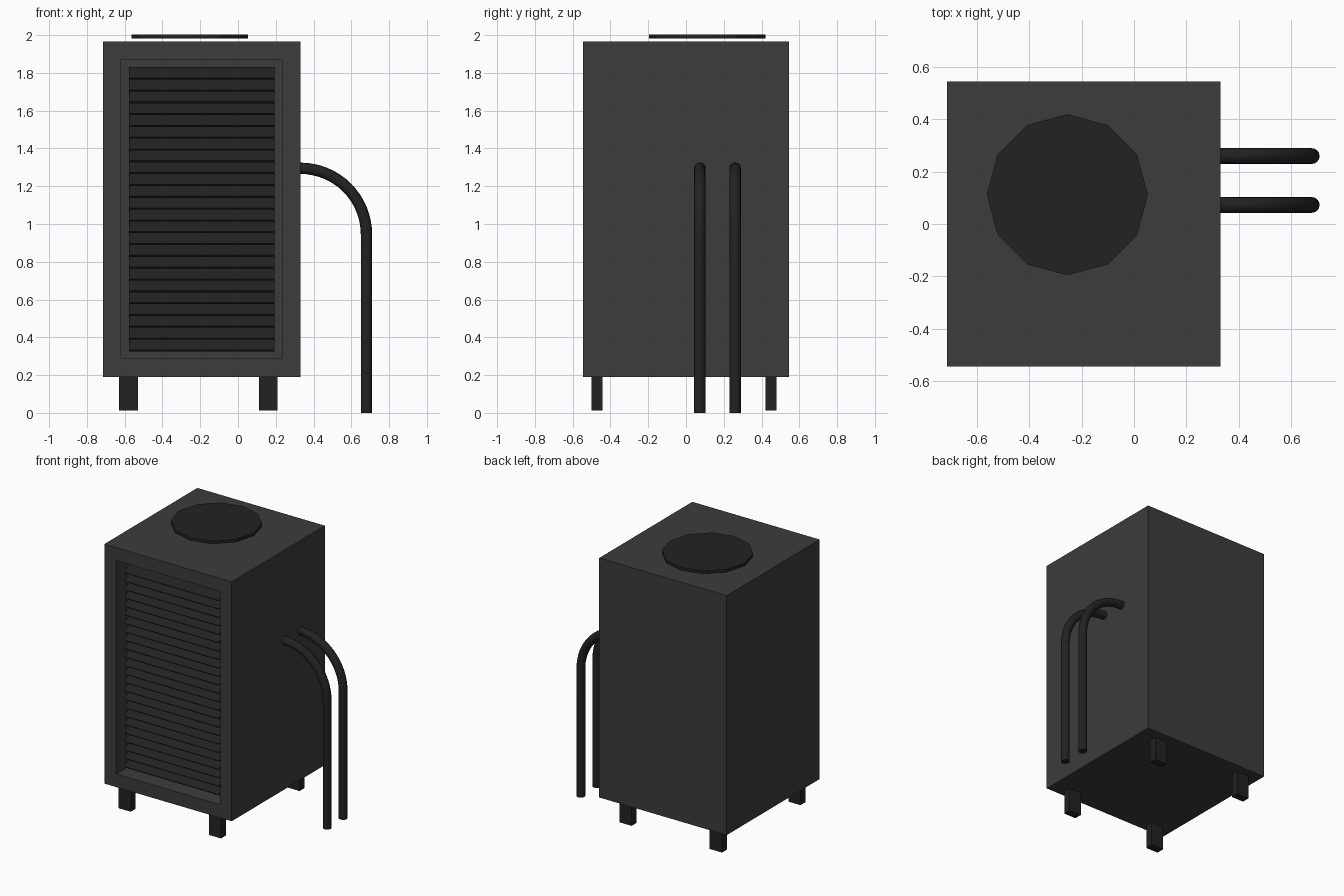
import bpy, bmesh, math
from mathutils import Matrix, Vector

if "Cube" in bpy.data.objects:
    bpy.data.objects.remove(bpy.data.objects["Cube"])


def material(name, v):
    m = bpy.data.materials.new(name)
    m.diffuse_color = (v, v, v, 1)
    m.use_nodes = True
    m.node_tree.nodes["Principled BSDF"].inputs["Base Color"].default_value = m.diffuse_color
    return m


CASE = material("case_grey", 0.045)
DARK = material("dark_grey", 0.016)


def finish(bm, name, mat):
    bmesh.ops.recalc_face_normals(bm, faces=bm.faces)
    me = bpy.data.meshes.new(name)
    bm.to_mesh(me)
    bm.free()
    me.materials.append(mat)
    ob = bpy.data.objects.new(name, me)
    bpy.context.collection.objects.link(ob)
    return ob


def add_box(bm, lo, hi, rot=None):
    lo, hi = Vector(lo), Vector(hi)
    mat = Matrix.Translation((lo + hi) / 2)
    if rot:
        mat = mat @ rot
    bmesh.ops.create_cube(bm, size=1, matrix=mat @ Matrix.Diagonal((*(hi - lo), 1)))


# Cabinet with a recessed front opening
bm = bmesh.new()
add_box(bm, (-0.715, -0.545, 0.19), (0.33, 0.545, 1.965))
bm.normal_update()
front = min(bm.faces, key=lambda f: f.calc_center_median().y)
bmesh.ops.inset_individual(bm, faces=[front], thickness=0.137)
ext = bmesh.ops.extrude_discrete_faces(bm, faces=[front])
bmesh.ops.translate(bm, verts=ext["faces"][0].verts, vec=(0, 0.12, 0))
finish(bm, "cabinet", CASE)

# Louvre slats, outer edge tilted down
bm = bmesh.new()
count, z0, z1 = 24, 0.327, 1.828
pitch = (z1 - z0) / count
tilt = Matrix.Rotation(math.radians(45), 4, 'X')
for i in range(count):
    z = z0 + (i + 0.5) * pitch
    add_box(bm, (-0.578, -0.508, z - 0.006), (0.193, -0.428, z + 0.006), tilt)
finish(bm, "louvre_slats", DARK)

# Twelve-sided fan cover, standing just clear of the roof
bm = bmesh.new()
bmesh.ops.create_cone(bm, cap_ends=True, segments=12, radius1=0.308, radius2=0.308,
                      depth=0.02, matrix=Matrix.Translation((-0.255, 0.112, 1.992))
                      @ Matrix.Rotation(math.radians(30), 4, 'Z'))
finish(bm, "fan_cover", DARK)

# Four feet
for side, x in (("left", -0.58), ("right", 0.16)):
    for end, y in (("front", -0.47), ("back", 0.45)):
        bm = bmesh.new()
        add_box(bm, (x - 0.05, y - 0.029, 0.013), (x + 0.05, y + 0.029, 0.2))
        finish(bm, f"{end}_{side}_foot", DARK)

# Two pipes: out of the right wall, quarter bend, straight down
R = 0.35
for name, y in (("front_pipe", 0.073), ("back_pipe", 0.26)):
    cu = bpy.data.curves.new(name, 'CURVE')
    cu.dimensions = '3D'
    cu.bevel_depth = 0.03
    cu.bevel_resolution = 6
    cu.use_fill_caps = True
    pts = [(0.33 + R * math.sin(a), 0.945 + R * math.cos(a))
           for a in (math.pi / 2 * i / 16 for i in range(17))]
    pts = [(0.32, 1.295)] + pts + [(0.68, 0)]
    sp = cu.splines.new('POLY')
    sp.points.add(len(pts) - 1)
    for p, (x, z) in zip(sp.points, pts):
        p.co = (x, y, z, 1)
    ob = bpy.data.objects.new(name, cu)
    bpy.context.collection.objects.link(ob)
    cu.materials.append(DARK)
    bpy.ops.object.select_all(action='DESELECT')
    ob.select_set(True)
    bpy.context.view_layer.objects.active = ob
    bpy.ops.object.convert(target='MESH')
    bpy.ops.object.shade_smooth_by_angle()
